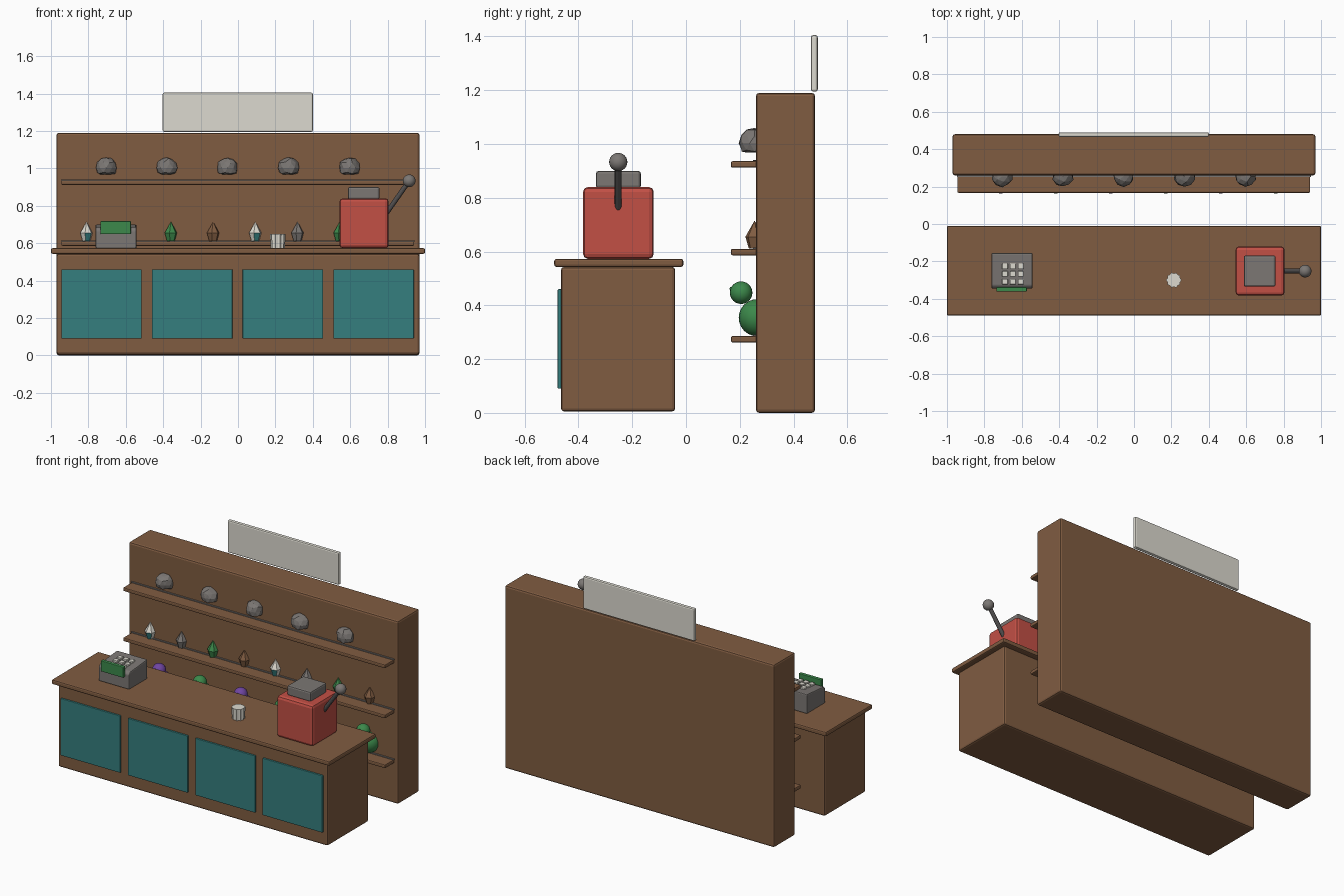
import bpy, bmesh, math, random
from mathutils import Vector

if "Cube" in bpy.data.objects:
    bpy.data.objects.remove(bpy.data.objects["Cube"])

random.seed(4)


def mat(name, rgb):
    m = bpy.data.materials.new(name)
    m.diffuse_color = (*rgb, 1)
    m.use_nodes = True
    m.node_tree.nodes["Principled BSDF"].inputs["Base Color"].default_value = m.diffuse_color
    return m


BROWN = mat("wood brown", (0.216, 0.107, 0.053))
TEAL = mat("teal", (0.035, 0.21, 0.21))
RED = mat("red", (0.54, 0.08, 0.06))
GREY = mat("grey", (0.2, 0.185, 0.175))
DARK = mat("dark grey", (0.08, 0.075, 0.075))
GREEN = mat("green", (0.045, 0.25, 0.07))
PURPLE = mat("purple", (0.16, 0.06, 0.36))
WHITE = mat("off white", (0.72, 0.7, 0.63))


def make(name, bm, *mats, smooth=False):
    bmesh.ops.recalc_face_normals(bm, faces=bm.faces)
    me = bpy.data.meshes.new(name)
    bm.to_mesh(me)
    bm.free()
    for m in mats:
        me.materials.append(m)
    if smooth:
        me.shade_smooth()
    ob = bpy.data.objects.new(name, me)
    bpy.context.collection.objects.link(ob)
    return ob


def box(name, x, y, z, m, bevel=0.0):
    """Box from (min, max) ranges, with optional rounded edges."""
    bm = bmesh.new()
    bmesh.ops.create_cube(bm, size=1)
    for v in bm.verts:
        v.co = [(r[0] + r[1]) / 2 + c * (r[1] - r[0]) for r, c in zip((x, y, z), v.co)]
    if bevel:
        bmesh.ops.bevel(bm, geom=bm.edges[:], offset=bevel, segments=2,
                        profile=0.5, affect='EDGES')
    return make(name, bm, m)


def ball(name, c, r, m, smooth=True):
    bm = bmesh.new()
    bmesh.ops.create_uvsphere(bm, u_segments=20, v_segments=12, radius=r)
    bmesh.ops.translate(bm, vec=c, verts=bm.verts)
    return make(name, bm, m, smooth=smooth)


# Counter with top and front panels
box("counter_body", (-.97, .97), (-.465, -.04), (0.005, .543), BROWN, .012)
box("counter_top", (-1, 1), (-.49, -.01), (.543, .573), BROWN, .008)
for i in range(4):
    cx = -.73 + i * .485
    box("counter_panel", (cx - .215, cx + .215), (-.477, -.46), (.09, .46), TEAL, .003)

# Back wall, sign board and shelves
box("back_wall", (-.97, .97), (.26, .48), (0, 1.19), BROWN, .012)
box("sign_board", (-.403, .4), (.465, .49), (1.195, 1.405), WHITE, .008)
for top in (.286, .61, .936):
    box("shelf", (-.945, .942), (.167, .27), (top - .024, top), BROWN, .006)
    box("shelf_back_strip", (-.947, .945), (.25, .265), (top, top + .005), GREY)

# Rocks on the upper shelf, flattened underneath
for i in range(5):
    bm = bmesh.new()
    bmesh.ops.create_icosphere(bm, subdivisions=2, radius=.057)
    for v in bm.verts:
        v.co *= random.uniform(.92, 1.05)
        v.co.z = max(v.co.z, -.035)
        v.co += Vector((-.705 + i * .325, .255, 1.003))
    make("rock", bm, GREY)


# Crystals on the middle shelf
def crystal(x, m, low):
    bm = bmesh.new()
    rings = []
    for r, z in ((.022, .612), (.035, .655)):
        rings.append([bm.verts.new((x + r * math.cos(k * math.pi / 3 + .3),
                                    .255 + r * math.sin(k * math.pi / 3 + .3), z))
                      for k in range(6)])
    tip = bm.verts.new((x, .255, .715))
    a, b = rings
    bm.faces.new(a)
    for k in range(6):
        n = (k + 1) % 6
        side = bm.faces.new((a[k], a[n], b[n], b[k]))
        bm.faces.new((b[k], b[n], tip))
        # one lower front facet carries the second colour
        side.material_index = int(k == 4)
    make("crystal", bm, m, low)


for i in range(8):
    m = (WHITE, GREY, GREEN, BROWN)[i % 4]
    crystal(-.81 + i * .2257, m, TEAL if m == WHITE else m)

# Round toy birds on the lower shelf
for i in range(6):
    x = -.712 + i * .294
    m = (PURPLE, GREEN)[i % 2]
    ball("toy_body", (x, .265, .354), .069, m)
    ball("toy_head", (x, .205, .447), .042, m)
    ball("toy_beak", (x, .169, .462), .007, m)

# Machine with hatch and lever
box("machine_body", (.543, .805), (-.383, -.12), (.573, .84), RED, .018)
box("machine_hatch", (.587, .757), (-.335, -.168), (.835, .9), GREY, .01)
start, end = Vector((.79, -.252, .755)), Vector((.915, -.252, .933))
bm = bmesh.new()
bmesh.ops.create_cone(bm, cap_ends=True, segments=12, radius1=.013, radius2=.013,
                      depth=(end - start).length)
bmesh.ops.rotate(bm, verts=bm.verts,
                 matrix=(end - start).to_track_quat('Z', 'Y').to_matrix())
bmesh.ops.translate(bm, verts=bm.verts, vec=(start + end) / 2)
make("machine_lever", bm, DARK)
ball("lever_knob", end, .034, GREY)

# Cash register: wedge body, keys and display
bm = bmesh.new()
profile = ((-.345, .573), (-.155, .573), (-.155, .7), (-.33, .685), (-.345, .67))
ends = [[bm.verts.new((x, y, z)) for y, z in profile] for x in (-.762, -.542)]
for loop in ends:
    bm.faces.new(loop)
for k in range(len(profile)):
    n = (k + 1) % len(profile)
    bm.faces.new((ends[0][k], ends[0][n], ends[1][n], ends[1][k]))
bmesh.ops.recalc_face_normals(bm, faces=bm.faces)
bmesh.ops.bevel(bm, geom=bm.edges[:], offset=.007, segments=2, profile=.5, affect='EDGES')
make("register_body", bm, GREY)
box("register_display", (-.735, -.573), (-.362, -.338), (.648, .718), GREEN, .004)
for i in range(3):
    for j in range(3):
        x, y = -.69 + i * .042, -.308 + j * .041
        z = .7 + (y + .155) * .086
        box("register_key", (x - .015, x + .015), (y - .015, y + .015),
            (z - .006, z + .011), WHITE, .003)

# Ridged cup
bm = bmesh.new()
rings = []
for z, s in ((.573, .9), (.648, 1)):
    rings.append([bm.verts.new((.213 + s * (.042, .036)[k % 2] * math.cos(k * math.pi / 10),
                                -.3 + s * (.042, .036)[k % 2] * math.sin(k * math.pi / 10), z))
                  for k in range(20)])
for loop in rings:
    bm.faces.new(loop)
for k in range(20):
    n = (k + 1) % 20
    bm.faces.new((rings[0][k], rings[0][n], rings[1][n], rings[1][k]))
make("cup", bm, WHITE)
